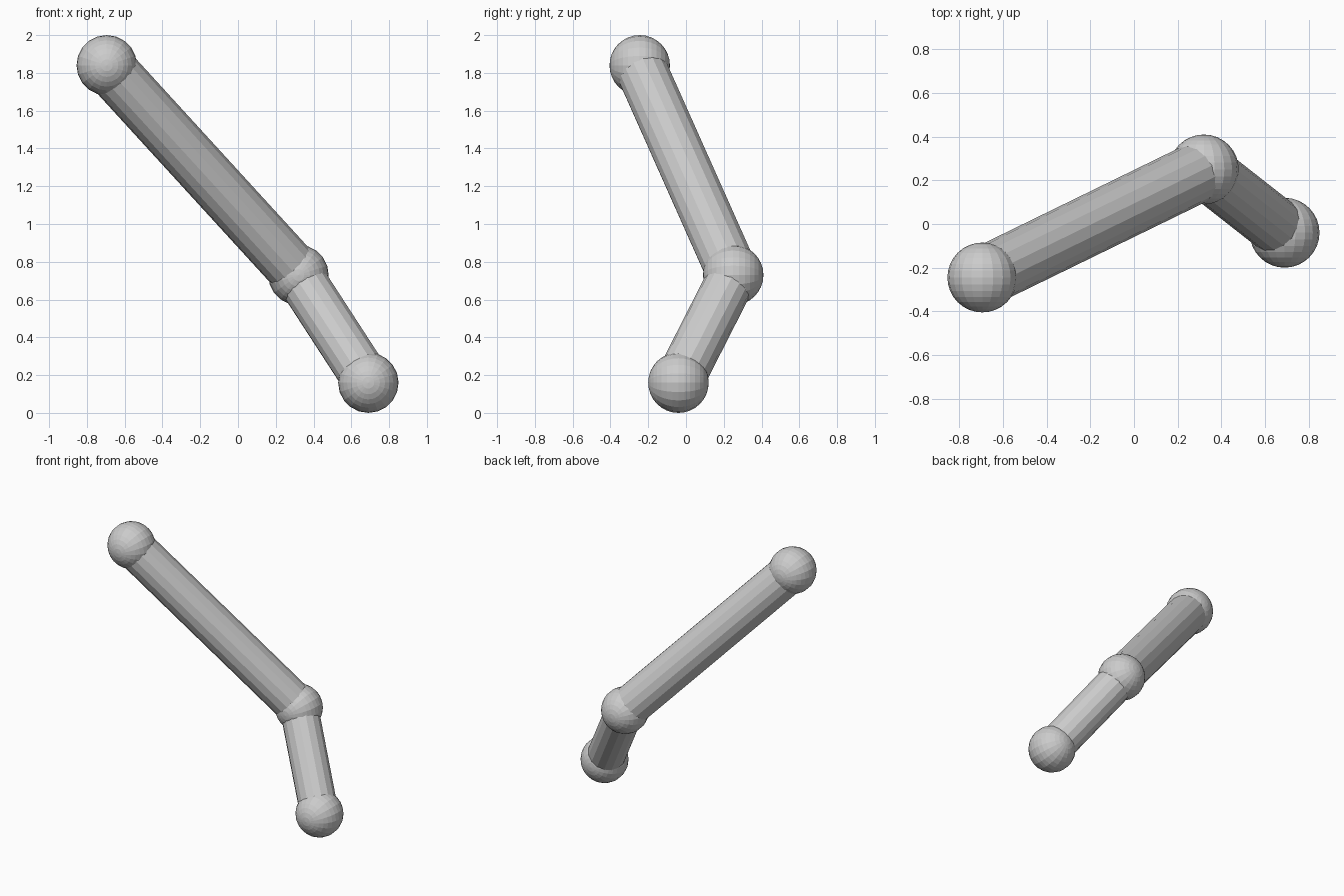
import bpy
from math import pi
from mathutils import Vector

if "Cube" in bpy.data.objects:
    bpy.data.objects.remove(bpy.data.objects["Cube"])

BALL_R = 0.16
top = Vector((-0.695, -0.245, 1.84))
mid = Vector((0.32, 0.25, 0.73))
low = Vector((0.69, -0.04, 0.16))


def ball(name, centre):
    # faceted ball with its poles along the y axis
    bpy.ops.mesh.primitive_uv_sphere_add(segments=20, ring_count=16, radius=BALL_R,
                                         location=centre, rotation=(pi / 2, 0, 0))
    bpy.context.object.name = name


def rod(name, a, b, radius):
    # faceted rod running between two ball centres
    d = b - a
    bpy.ops.mesh.primitive_cylinder_add(vertices=16, radius=radius, depth=d.length,
                                        location=(a + b) / 2,
                                        rotation=d.to_track_quat('Z', 'Y').to_euler())
    bpy.context.object.name = name


# Joint balls
ball("upper_ball", top)
ball("elbow_ball", mid)
ball("lower_ball", low)

# Connecting rods
rod("long_rod", top, mid, 0.138)
rod("short_rod", mid, low, 0.129)
